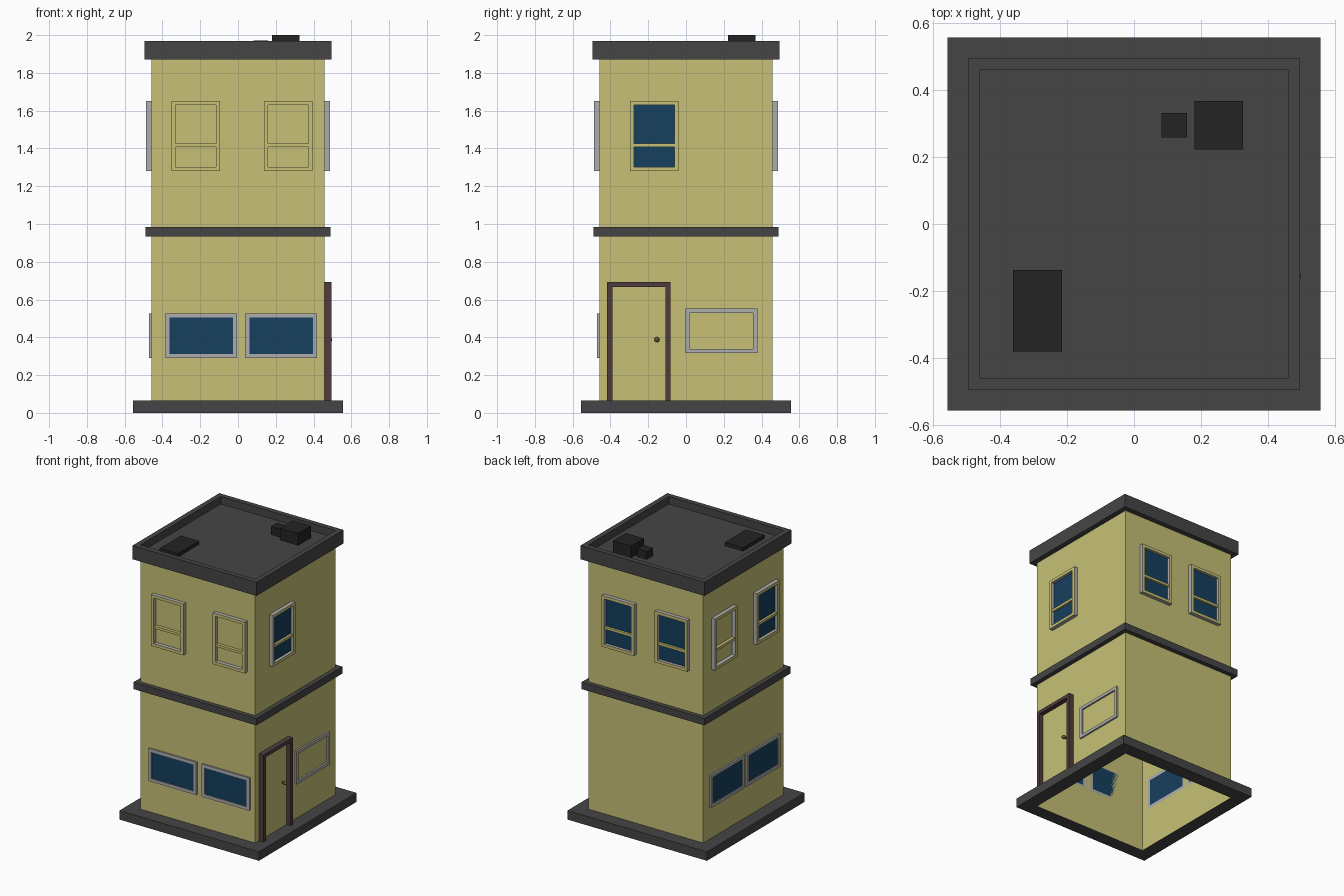
import bpy, bmesh
from math import radians
from mathutils import Matrix

if "Cube" in bpy.data.objects:
    bpy.data.objects.remove(bpy.data.objects["Cube"])

W = 0.458  # half width of the walls


def mat(name, r, g, b):
    m = bpy.data.materials.new(name)
    m.diffuse_color = (r, g, b, 1)
    m.use_nodes = True
    m.node_tree.nodes["Principled BSDF"].inputs["Base Color"].default_value = m.diffuse_color
    return m


YELLOW = mat("wall_yellow", 0.57, 0.53, 0.18)
DARK = mat("dark_trim", 0.06, 0.06, 0.06)
BLACK = mat("roof_unit_black", 0.017, 0.017, 0.017)
GLASS = mat("glass_blue", 0.008, 0.05, 0.11)
GREY = mat("frame_grey", 0.42, 0.42, 0.42)
BROWN = mat("door_brown", 0.08, 0.045, 0.048)
BRASS = mat("knob_brass", 0.13, 0.09, 0.03)


def side(angle):
    """Map (u along wall, v up, w outward from wall) to a side of the house."""
    local = Matrix(((1, 0, 0, 0), (0, 0, -1, -W), (0, 1, 0, 0), (0, 0, 0, 1)))
    return Matrix.Rotation(radians(angle), 4, 'Z') @ local


FRONT, RIGHT, BACK, LEFT = (side(a) for a in (0, 90, 180, 270))
FLAT = Matrix.Identity(4)


def finish(name, bm, matrix, *mats):
    bmesh.ops.recalc_face_normals(bm, faces=bm.faces)
    bm.transform(matrix)
    me = bpy.data.meshes.new(name)
    bm.to_mesh(me)
    bm.free()
    for m in mats:
        me.materials.append(m)
    ob = bpy.data.objects.new(name, me)
    bpy.context.collection.objects.link(ob)
    return ob


def rect(bm, r, w):
    u0, u1, v0, v1 = r
    return [bm.verts.new((u, v, w)) for u, v in ((u0, v0), (u1, v0), (u1, v1), (u0, v1))]


def box(name, r, w0, w1, m, matrix=FLAT, cap_bottom=True):
    bm = bmesh.new()
    a, b = rect(bm, r, w0), rect(bm, r, w1)
    for i in range(4):
        j = (i + 1) % 4
        bm.faces.new((a[i], a[j], b[j], b[i]))
    bm.faces.new(b)
    if cap_bottom:
        bm.faces.new(a)
    return finish(name, bm, matrix, m)


def frame(name, outer, inner, w0, w1, m, matrix=FLAT, face_mat=None):
    """Rectangular ring with an optional different colour on its front face."""
    bm = bmesh.new()
    loops = [rect(bm, outer, w0), rect(bm, outer, w1), rect(bm, inner, w1), rect(bm, inner, w0)]
    for k in range(4):
        p, q = loops[k], loops[(k + 1) % 4]
        for i in range(4):
            j = (i + 1) % 4
            f = bm.faces.new((p[i], p[j], q[j], q[i]))
            f.material_index = 1 if k == 1 and face_mat else 0
    return finish(name, bm, matrix, m, *([face_mat] if face_mat else []))


def inset(r, d):
    return (r[0] + d, r[1] - d, r[2] + d, r[3] - d)


def square(h):
    return (-h, h, -h, h)


def upper_window(name, matrix, u0, glazed):
    r = (u0, u0 + 0.257, 1.28, 1.65)
    i = inset(r, 0.021)
    frame(name + "_frame", r, inset(r, 0.021), 0, 0.028, GREY, matrix, YELLOW)
    box(name + "_sash_bar", (i[0], i[1], 1.408, 1.426), 0, 0.022, YELLOW, matrix)
    if glazed:
        box(name + "_glass", i, 0, 0.006, GLASS, matrix)


def lower_window(name, matrix, u0, v0, glazed=True):
    r = (u0, u0 + 0.381, v0, v0 + 0.236)
    frame(name + "_frame", r, inset(r, 0.022), 0, 0.012, GREY, matrix)
    if glazed:
        box(name + "_glass", inset(r, 0.022), 0, 0.005, GLASS, matrix)


# Walls (open underneath) and base, middle and roof bands
box("walls", square(W), 0.0, 1.9, YELLOW, cap_bottom=False)
frame("base_plinth", square(0.556), square(W + 0.001), 0, 0.065, DARK)
frame("middle_band", square(0.49), square(W), 0.933, 0.983, DARK)
frame("roof_parapet", square(0.495), square(W), 1.87, 1.968, DARK)
box("roof_deck", square(W), 1.905, 1.915, DARK)

# Roof units
box("roof_vent_large", (0.18, 0.325, 0.222, 0.367), 1.915, 2.0, BLACK)
box("roof_vent_small", (0.082, 0.158, 0.258, 0.33), 1.915, 1.972, BLACK)
box("roof_hatch", (-0.36, -0.215, -0.379, -0.137), 1.915, 1.94, BLACK)

# Upper windows
for n, (s, u, g) in enumerate((
        (FRONT, -0.353, False), (FRONT, 0.138, False),
        (RIGHT, -0.297, True),
        (BACK, -0.333, True), (BACK, 0.091, True),
        (LEFT, -0.365, False), (LEFT, 0.115, True))):
    upper_window(f"upper_window_{n}", s, u, g)

# Lower windows
for n, (s, u, v, g) in enumerate((
        (FRONT, -0.385, 0.291, True), (FRONT, 0.038, 0.291, True),
        (LEFT, -0.385, 0.291, True), (LEFT, 0.022, 0.291, True),
        (RIGHT, -0.003, 0.316, False))):
    lower_window(f"lower_window_{n}", s, u, v, g)

# Door surround, an upside-down U
bm = bmesh.new()
outline = [(-0.417, 0.065), (-0.417, 0.692), (-0.083, 0.692), (-0.083, 0.065),
           (-0.108, 0.065), (-0.108, 0.667), (-0.39, 0.667), (-0.39, 0.065)]
f = bm.faces.new([bm.verts.new((u, v, 0)) for u, v in outline])
ext = bmesh.ops.extrude_face_region(bm, geom=[f], use_keep_orig=True)
bmesh.ops.translate(bm, vec=(0, 0, 0.037),
                    verts=[g for g in ext["geom"] if isinstance(g, bmesh.types.BMVert)])
finish("door_surround", bm, RIGHT, BROWN)
box("door_leaf", (-0.39, -0.108, 0.065, 0.667), 0, 0.004, YELLOW, RIGHT)

# Door knob
bm = bmesh.new()
bmesh.ops.create_cone(bm, cap_ends=True, segments=12, radius1=0.007, radius2=0.007, depth=0.024,
                      matrix=Matrix.Translation((-0.154, 0.388, 0.012)))
bmesh.ops.create_uvsphere(bm, u_segments=12, v_segments=8, radius=0.014,
                          matrix=Matrix.Translation((-0.154, 0.388, 0.026)))
knob = finish("door_knob", bm, RIGHT, BRASS)
bpy.context.view_layer.objects.active = knob
knob.select_set(True)
bpy.ops.object.shade_smooth_by_angle()
